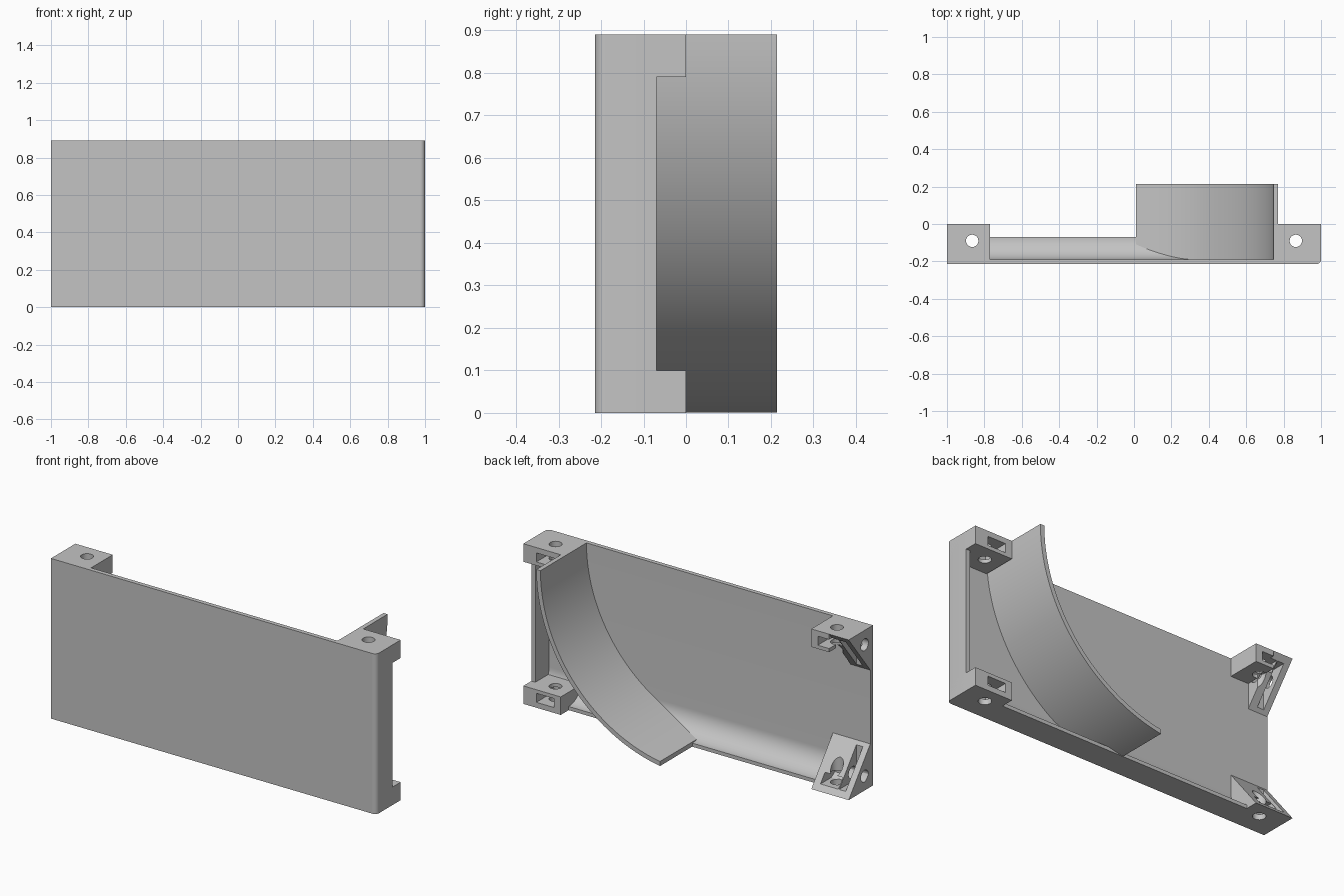
import bpy, bmesh, math
from mathutils import Vector

old = bpy.data.objects.get("Cube")
if old:
    bpy.data.objects.remove(old, do_unlink=True)

grey = bpy.data.materials.new("matte grey")
grey.use_nodes = True
grey.diffuse_color = (0.55, 0.55, 0.55, 1)
grey.node_tree.nodes["Principled BSDF"].inputs["Base Color"].default_value = grey.diffuse_color

FRONT, INNER, RIM, TOP = -0.214, -0.19, -0.07, 0.89
THICK = 0.025
HOLE_X, HOLE_Y, HOLE_R = 0.865, -0.09, 0.033


def prism(name, profile, axis, lo, hi):
    """Extrude a 2D profile along an axis; the profile uses the other two axes in order."""
    def point(p, t):
        c = list(p)
        c.insert("xyz".index(axis), t)
        return Vector(c)
    bm = bmesh.new()
    face = bm.faces.new([bm.verts.new(point(p, lo)) for p in profile])
    ext = bmesh.ops.extrude_face_region(bm, geom=[face])
    verts = [v for v in ext["geom"] if isinstance(v, bmesh.types.BMVert)]
    bmesh.ops.translate(bm, verts=verts, vec=point((0, 0), hi - lo))
    bmesh.ops.recalc_face_normals(bm, faces=bm.faces)
    mesh = bpy.data.meshes.new(name)
    bm.to_mesh(mesh)
    bm.free()
    mesh.materials.append(grey)
    obj = bpy.data.objects.new(name, mesh)
    bpy.context.collection.objects.link(obj)
    return obj


def box(name, x, y, z):
    return prism(name, [(x[0], y[0]), (x[1], y[0]), (x[1], y[1]), (x[0], y[1])], "z", *z)


def arc(cx, cy, r, start, end, n):
    angles = [math.radians(start + (end - start) * i / n) for i in range(n + 1)]
    return [(cx + r * math.cos(a), cy + r * math.sin(a)) for a in angles]


def rod(name, cx, cy, axis, lo, hi):
    return prism(name, arc(cx, cy, HOLE_R, 0, 345, 23), axis, lo, hi)


def cut(obj, cutters):
    bpy.context.view_layer.objects.active = obj
    for c in cutters:
        mod = obj.modifiers.new("cut", "BOOLEAN")
        mod.operation, mod.solver, mod.object = "DIFFERENCE", "EXACT", c
        bpy.ops.object.modifier_apply(modifier=mod.name)


# Front panel and floor, joined by a hollow fillet
fillet = arc(RIM, THICK + 0.115, 0.12, 180, 270, 16)
panel = prism("panel_and_floor",
              [(FRONT, 0), (RIM, 0)] + fillet[::-1] + [(INNER, TOP), (FRONT, TOP)],
              "x", -1, 1 - THICK)

# End wall with a rounded front corner
corner = arc(1 - THICK, FRONT + THICK, THICK, -90, 0, 8)
end_wall = prism("end_wall", corner + [(1, RIM), (1 - THICK, RIM)], "z", 0, TOP)

# Curved guide band
radius, cx = 0.9, -0.13
outer_end = math.degrees(math.acos(0.14 / radius))
inner_end = math.degrees(math.acos(0.14 / (radius - THICK)))
band = prism("curved_guide",
             arc(cx, TOP, radius, 0, -outer_end, 48)
             + arc(cx, TOP, radius - THICK, -inner_end, 0, 48),
             "y", INNER - 0.005, 0.214)

# Corner mounts: boxes at one end, sloping wedges at the other
inner, outer = 0.77, 1.0
parts = {
    "lower_left_mount": box("lower_left_mount", (inner, outer), (INNER, 0), (0, 0.1)),
    "upper_left_mount": box("upper_left_mount", (inner, outer), (INNER, 0), (TOP - 0.1, TOP)),
    "upper_right_mount": box("upper_right_mount", (-0.88, -inner), (INNER, 0), (TOP - 0.1, TOP)),
    "lower_right_wedge": prism("lower_right_wedge", [(INNER, 0), (0, 0), (INNER, 0.24)],
                               "x", -outer, -inner),
    "upper_right_wedge": prism("upper_right_wedge", [(INNER, TOP), (0, TOP), (INNER, TOP - 0.24)],
                               "x", -outer, -0.88),
}

# Screw holes and nut slots
cutters = []
for side in (-1, 1):
    hx = side * HOLE_X
    cutters.append(rod("screw_cutter", hx, HOLE_Y, "z", -0.1, 1))
    for z in (0.03, TOP - 0.08):
        cutters.append(box("nut_cutter", (hx - 0.055, hx + 0.055), (-0.15, 0.05), (z, z + 0.05)))
for z in (0.08, TOP - 0.08):
    cutters.append(rod("side_screw_cutter", -0.14, z, "x", -1.1, -0.88))
for z in ((0.03, 0.3), (TOP - 0.3, TOP - 0.03)):
    cutters.append(box("side_nut_cutter", (-0.965, -0.925), (-0.175, -0.02), z))

for part in parts.values():
    cut(part, cutters)
cut(panel, [c for c in cutters if c.name.startswith("screw")])
for c in cutters:
    bpy.data.objects.remove(c, do_unlink=True)

# Smooth the curved surfaces, keep edges crisp
bpy.ops.object.select_all(action="DESELECT")
for obj in [panel, end_wall, band, *parts.values()]:
    obj.select_set(True)
    bpy.context.view_layer.objects.active = obj
bpy.ops.object.shade_smooth_by_angle(angle=math.radians(30))
